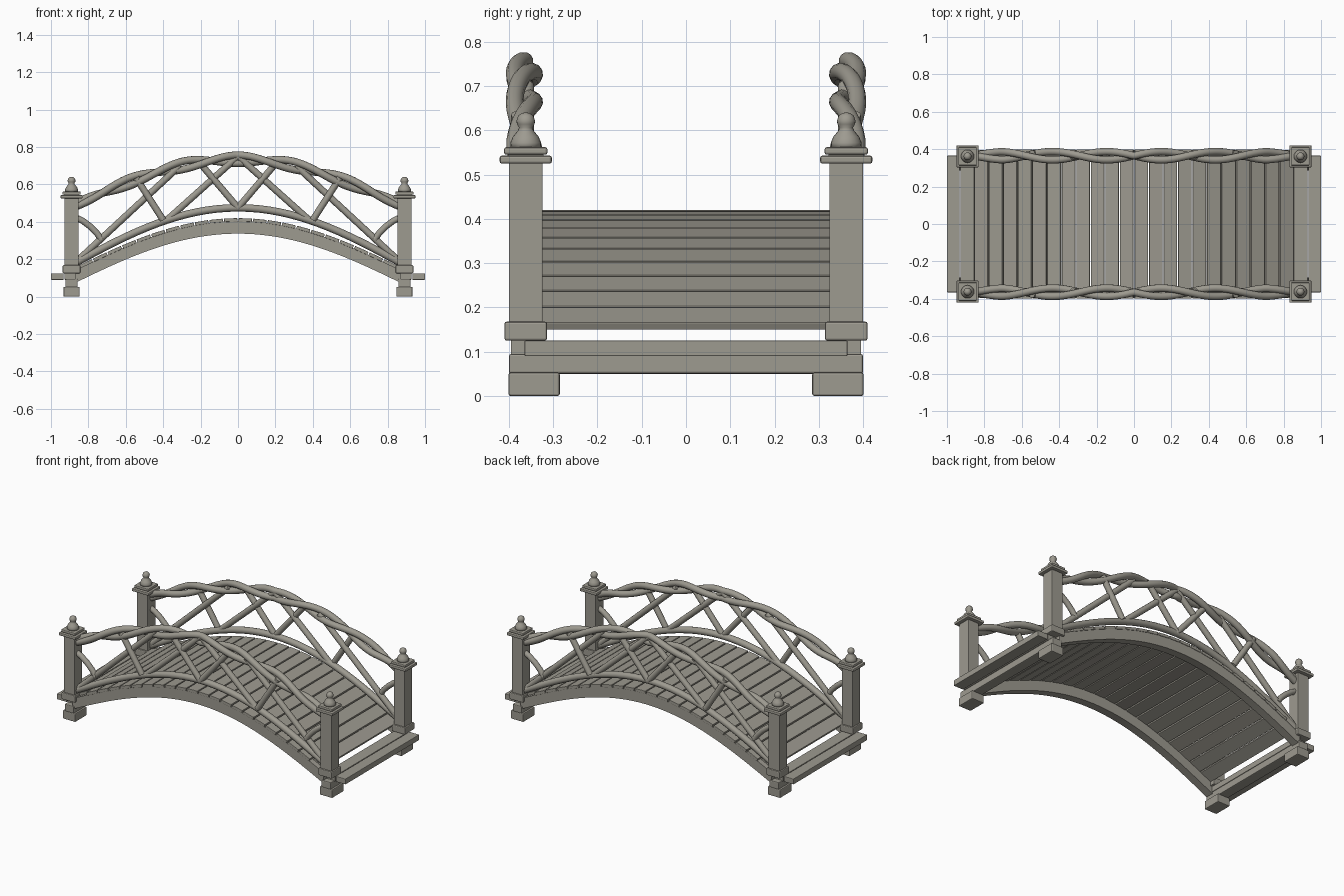
import bpy, bmesh, math
from mathutils import Matrix

if "Cube" in bpy.data.objects:
    bpy.data.objects.remove(bpy.data.objects["Cube"])

mat = bpy.data.materials.new("weathered grey wood")
mat.diffuse_color = (0.34, 0.325, 0.28, 1)
mat.use_nodes = True
mat.node_tree.nodes["Principled BSDF"].inputs["Base Color"].default_value = mat.diffuse_color

RAIL_Y = 0.365
POST_X, POST_Y = 0.89, 0.362


def arch(x, top, drop):
    """Height of an arched line at x."""
    return top - drop * (1 - math.cos(1.7 * x))


def add_mesh(name, bm):
    bmesh.ops.recalc_face_normals(bm, faces=bm.faces)
    me = bpy.data.meshes.new(name)
    bm.to_mesh(me)
    bm.free()
    me.materials.append(mat)
    ob = bpy.data.objects.new(name, me)
    bpy.context.collection.objects.link(ob)
    return ob


def box(name, center, size, tilt=0.0, bevel=0.005):
    bm = bmesh.new()
    m = Matrix.Translation(center) @ Matrix.Rotation(tilt, 4, 'Y') @ Matrix.Diagonal((*size, 1))
    bmesh.ops.create_cube(bm, size=1, matrix=m)
    if bevel:
        bmesh.ops.bevel(bm, geom=bm.edges[:], offset=bevel, segments=2,
                        profile=0.5, affect='EDGES')
    return add_mesh(name, bm)


def zbox(name, x, y, z0, z1, wx, wy, bevel=0.005):
    return box(name, (x, y, (z0 + z1) / 2), (wx, wy, z1 - z0), 0, bevel)


def tube(name, pts, radius):
    """Round branch following a path."""
    cu = bpy.data.curves.new(name, 'CURVE')
    cu.dimensions = '3D'
    cu.bevel_depth = radius
    cu.bevel_resolution = 4
    cu.use_fill_caps = True
    sp = cu.splines.new('POLY')
    sp.points.add(len(pts) - 1)
    for p, co in zip(sp.points, pts):
        p.co = (*co, 1)
    tmp = bpy.data.objects.new(name + "_path", cu)
    bpy.context.collection.objects.link(tmp)
    bpy.context.view_layer.update()
    me = bpy.data.meshes.new_from_object(tmp.evaluated_get(bpy.context.evaluated_depsgraph_get()))
    bpy.data.objects.remove(tmp)
    me.materials.clear()
    me.materials.append(mat)
    for p in me.polygons:
        p.use_smooth = len(p.vertices) == 4
    ob = bpy.data.objects.new(name, me)
    bpy.context.collection.objects.link(ob)


def lathe(name, profile, x, y, steps=20):
    bm = bmesh.new()
    vs = [bm.verts.new((x + r, y, z)) for r, z in profile]
    es = [bm.edges.new(e) for e in zip(vs, vs[1:])]
    bmesh.ops.spin(bm, geom=vs + es, cent=(x, y, 0), axis=(0, 0, 1),
                   angle=2 * math.pi, steps=steps)
    bmesh.ops.remove_doubles(bm, verts=bm.verts[:], dist=0.0003)
    for f in bm.faces:
        f.smooth = True
    add_mesh(name, bm)


# Corner posts with feet, collars, caps and finials
FINIAL = [(0, .555), (.034, .56), (.035, .572), (.029, .586), (.018, .599),
          (.015, .606), (.020, .614), (.021, .622), (.017, .633), (.009, .639), (0, .641)]
for sx in (-1, 1):
    for sy in (-1, 1):
        x, y = sx * POST_X, sy * POST_Y
        zbox("foot", x, sy * 0.343, 0, 0.053, 0.086, 0.116)
        zbox("post", x, y, 0.15, 0.53, 0.076, 0.076, 0.002)
        zbox("post_collar", x, y, 0.125, 0.168, 0.094, 0.096)
        zbox("cap_lower_plate", x, y, 0.525, 0.543, 0.118, 0.118)
        zbox("cap_neck", x, y, 0.54, 0.55, 0.08, 0.08, 0)
        zbox("cap_upper_plate", x, y, 0.545, 0.562, 0.098, 0.098)
        lathe("finial", FINIAL, x, y)
    # Ground beam and flat boards at each end
    zbox("ground_beam", sx * POST_X, 0, 0.05, 0.095, 0.065, 0.80)
    zbox("landing_board", sx * 0.891, 0, 0.09, 0.125, 0.074, 0.73, 0.003)
    zbox("end_board", sx * 0.966, 0, 0.09, 0.125, 0.068, 0.73, 0.003)

# Arched deck boards
PITCH = 0.0775
for k in range(-11, 11):
    x0, x1 = k * PITCH, (k + 1) * PITCH
    z0, z1 = arch(x0, 0.42, 0.29), arch(x1, 0.42, 0.29)
    half = 0.362 if k in (-11, 10) else 0.398
    box("deck_board", ((x0 + x1) / 2, 0, (z0 + z1) / 2 - 0.009),
        (math.hypot(x1 - x0, z1 - z0) - 0.007, 2 * half, 0.018),
        -math.atan2(z1 - z0, x1 - x0), 0.002)

# Arched side beams
N = 40
for sy in (-1, 1):
    bm = bmesh.new()
    rings = []
    for i in range(N + 1):
        x = -0.87 + 1.74 * i / N
        lo, hi = arch(x, 0.337, 0.29), arch(x, 0.404, 0.29)
        rings.append([bm.verts.new((x, sy * yy, z)) for yy, z in
                      ((0.345, lo), (0.395, lo), (0.395, hi), (0.345, hi))])
    for a, b in zip(rings, rings[1:]):
        for j in range(4):
            bm.faces.new((a[j], a[(j + 1) % 4], b[(j + 1) % 4], b[j]))
    bm.faces.new(rings[0])
    bm.faces.new(rings[-1])
    ob = add_mesh("arched_side_beam", bm)
    for p in ob.data.polygons:
        p.use_smooth = abs(p.normal.z) > 0.5

# Branch railings: lower rail, two twisted top strands and lattice
LATTICE = [  # start x, z and end x, z
    ("apex_brace", (0.0, 0.75), (0.38, 0.41), 0.0),
    ("centre_brace", (0.0, 0.475), (0.20, 0.71), 0.005),
    ("long_brace", (0.85, 0.20), (0.31, 0.70), -0.004),
    ("fork_brace", (0.40, 0.41), (0.545, 0.635), 0.012),
]
for sy in (-1, 1):
    xs = [-0.87 + 1.74 * i / 96 for i in range(97)]
    tube("lower_rail", [(x, sy * RAIL_Y, arch(x, 0.475, 0.325)) for x in xs[::3]], 0.02)
    for s in (-1, 1):
        pts = []
        for x in xs:
            th = 2 * math.pi * abs(x) / 0.58
            r = 0.022 * min(1, (1.0 - abs(x)) / 0.3)
            pts.append((x, sy * (RAIL_Y + s * r * math.sin(th)),
                        arch(x, 0.735, 0.27) + s * r * math.cos(th)))
        tube("twisted_top_rail", pts, 0.02)
    for sx in (-1, 1):
        for name, a, b, off in LATTICE:
            y = sy * (RAIL_Y + off)
            tube(name, [(sx * a[0], y, a[1]), (sx * b[0], y, b[1])], 0.018)
        # Short bowed branch beside the post
        tube("corner_brace", [(sx * x, sy * RAIL_Y, z) for x, z in
             ((0.87, 0.425), (0.83, 0.405), (0.79, 0.375), (0.755, 0.34), (0.73, 0.305))], 0.017)
